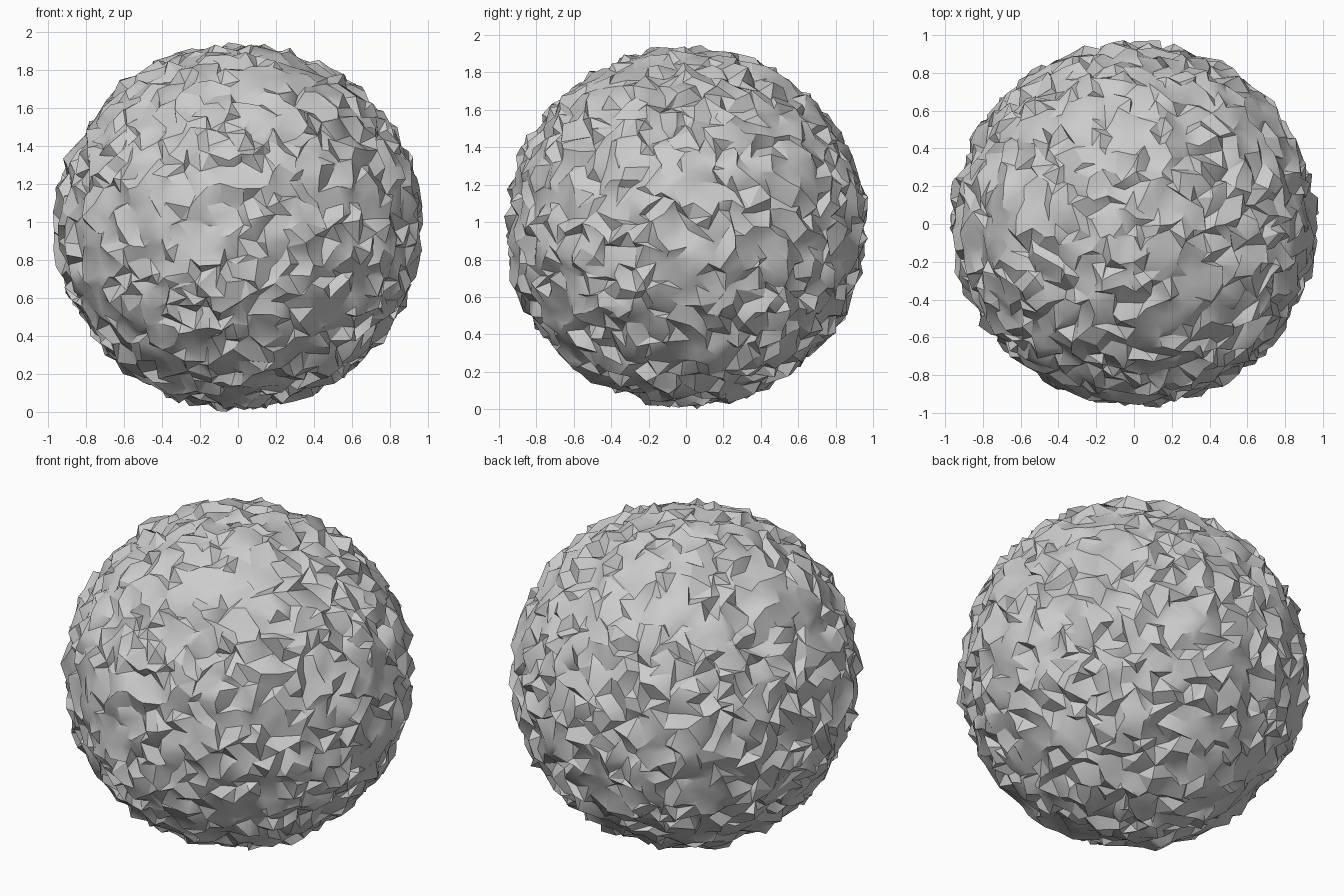
import bpy, random
from mathutils import Vector

if "Cube" in bpy.data.objects:
    bpy.data.objects.remove(bpy.data.objects["Cube"])

random.seed(11)
RADIUS = 0.95
JITTER = 0.036

# Rough ball: fine icosphere with every point jittered in all directions
bpy.ops.mesh.primitive_ico_sphere_add(subdivisions=5, radius=RADIUS, location=(0, 0, 0))
rock = bpy.context.object
rock.name = "rough_rock_ball"
mesh = rock.data
for v in mesh.vertices:
    v.co += Vector([random.uniform(-JITTER, JITTER) for _ in range(3)])

# Centre it and stand it on the ground
lo = Vector([min(v.co[i] for v in mesh.vertices) for i in range(3)])
hi = Vector([max(v.co[i] for v in mesh.vertices) for i in range(3)])
base = Vector(((lo.x + hi.x) / 2, (lo.y + hi.y) / 2, lo.z))
for v in mesh.vertices:
    v.co -= base

# Smooth patches with sharp creases
bpy.ops.object.shade_smooth_by_angle(angle=0.5236)

# Stone colour
stone = bpy.data.materials.new("stone grey")
stone.diffuse_color = (0.6, 0.6, 0.6, 1)
stone.use_nodes = True
stone.node_tree.nodes["Principled BSDF"].inputs["Base Color"].default_value = stone.diffuse_color
mesh.materials.append(stone)
